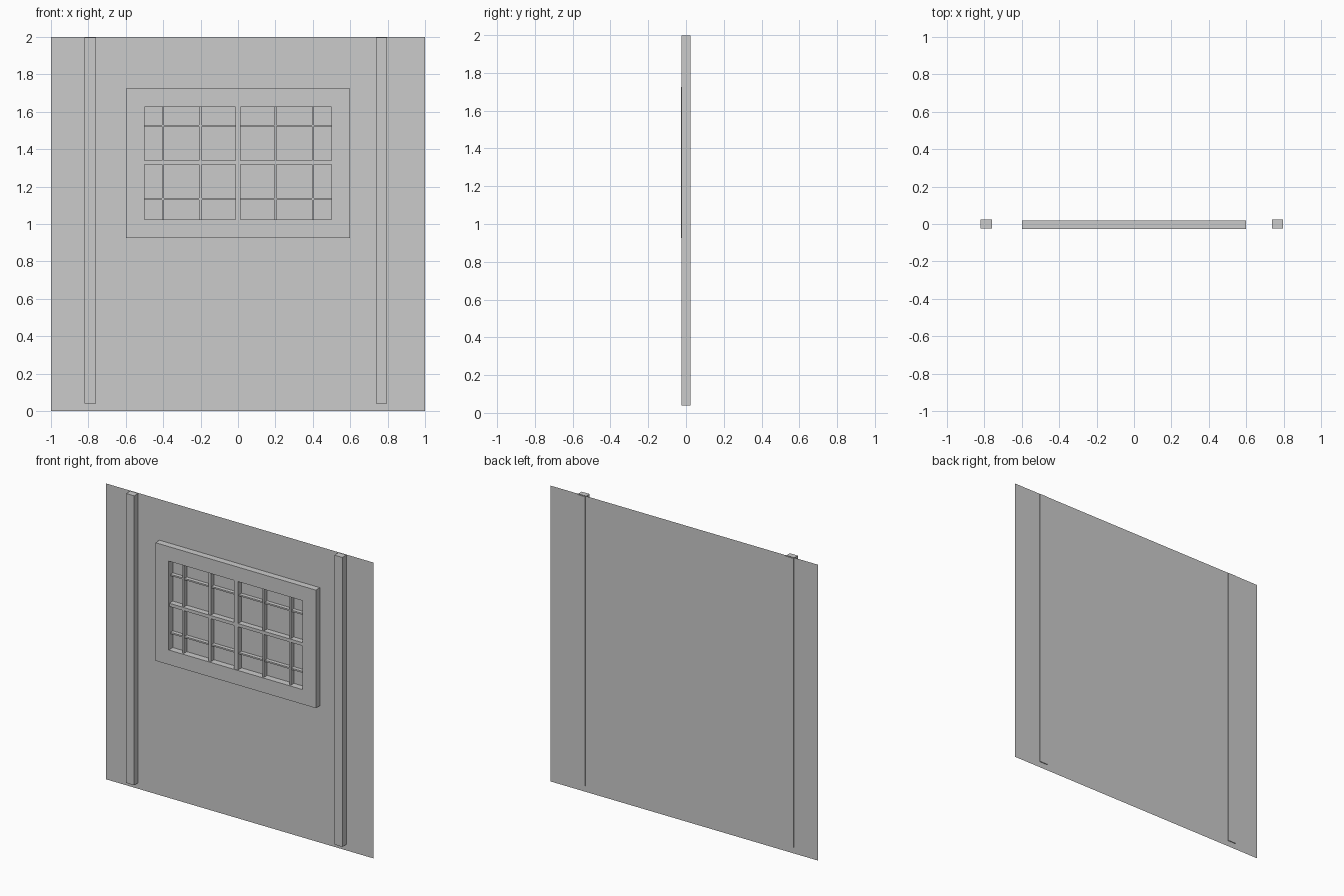
import bpy, bmesh

if "Cube" in bpy.data.objects:
    bpy.data.objects.remove(bpy.data.objects["Cube"])

def mesh_object(name, bm):
    bmesh.ops.recalc_face_normals(bm, faces=bm.faces)
    me = bpy.data.meshes.new(name)
    bm.to_mesh(me)
    bm.free()
    ob = bpy.data.objects.new(name, me)
    bpy.context.collection.objects.link(ob)
    return ob

def box(name, x0, x1, y0, y1, z0, z1):
    bm = bmesh.new()
    bmesh.ops.create_cube(bm, size=1)
    for v in bm.verts:
        v.co = (x1 if v.co.x > 0 else x0,
                y1 if v.co.y > 0 else y0,
                z1 if v.co.z > 0 else z0)
    return mesh_object(name, bm)

WALL_Y, FRONT_Y = 0.019, -0.026

# Thin wall sheet
bm = bmesh.new()
bm.faces.new([bm.verts.new((x, WALL_Y, z))
              for x, z in ((-1, 0), (1, 0), (1, 2), (-1, 2))])
mesh_object("wall_panel", bm)

# Upright posts, poking slightly through the wall
for side, cx in (("left", -0.79), ("right", 0.767)):
    box(side + "_post", cx - 0.03, cx + 0.03, -0.024, 0.025, 0.04, 1.997)

# Window frame: one mitred rectangular ring
X_IN, Z_LOW, Z_HIGH = 0.5, 1.025, 1.626
bm = bmesh.new()
def loop(x, z0, z1, y):
    return [bm.verts.new((a, y, b))
            for a, b in ((-x, z0), (x, z0), (x, z1), (-x, z1))]
rings = [loop(0.6, 0.926, 1.724, FRONT_Y), loop(X_IN, Z_LOW, Z_HIGH, FRONT_Y),
         loop(X_IN, Z_LOW, Z_HIGH, WALL_Y - 0.001), loop(0.6, 0.926, 1.724, WALL_Y - 0.001)]
for r in range(4):
    a, b = rings[r], rings[(r + 1) % 4]
    for i in range(4):
        j = (i + 1) % 4
        bm.faces.new((a[i], a[j], b[j], b[i]))
mesh_object("window_frame", bm)

# Window bars: thick central cross, thinner glazing bars
BACK = WALL_Y - 0.001
for i, (cx, w, y) in enumerate(((-0.4, 0.01, -0.014), (-0.2, 0.016, -0.016),
                                (0, 0.028, -0.021), (0.2, 0.012, -0.016),
                                (0.4, 0.01, -0.014))):
    box(f"vertical_bar_{i}", cx - w / 2, cx + w / 2, y, BACK, Z_LOW, Z_HIGH)
for i, (cz, h, y) in enumerate(((1.133, 0.01, -0.008), (1.328, 0.022, -0.02),
                                (1.525, 0.01, -0.008))):
    box(f"horizontal_bar_{i}", -X_IN, X_IN, y, BACK, cz - h / 2, cz + h / 2)
